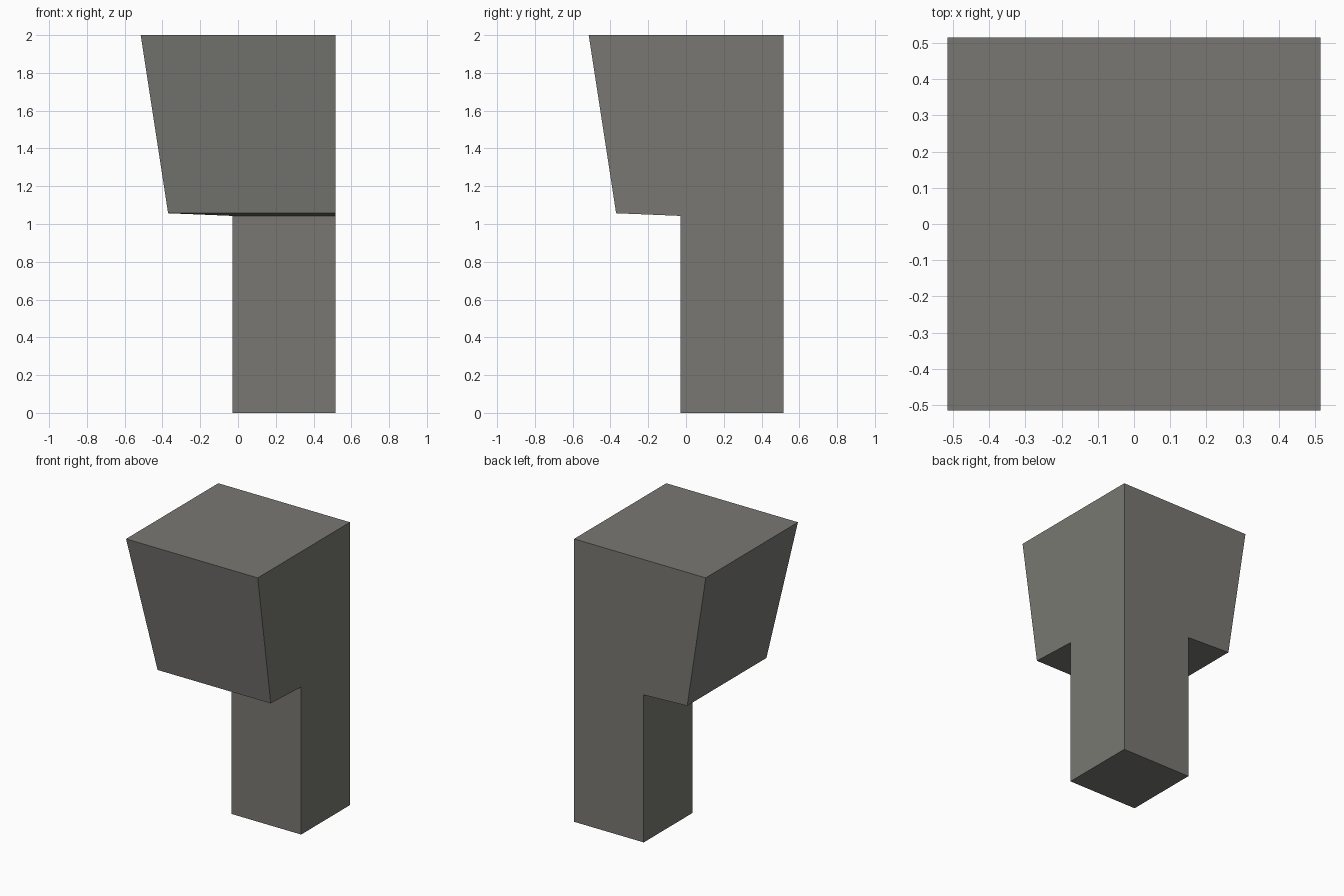
import bpy, bmesh

if "Cube" in bpy.data.objects:
    bpy.data.objects.remove(bpy.data.objects["Cube"])

stone = bpy.data.materials.new("warm grey stone")
stone.diffuse_color = (0.19, 0.187, 0.17, 1)
stone.use_nodes = True
stone.node_tree.nodes["Principled BSDF"].inputs["Base Color"].default_value = stone.diffuse_color

E = 0.515  # flush back and right sides
# (front/left edge, height): column foot, column top, head underside, head top
sections = [(-0.03, 0.0), (-0.03, 1.043), (-0.37, 1.057), (-E, 2.0)]

# corner pillar: square rings lofted upwards, all sharing the back right corner
bm = bmesh.new()
rings = [[bm.verts.new((x, y, z)) for x, y in ((a, a), (E, a), (E, E), (a, E))]
         for a, z in sections]

# front and left sides step out with the rings
for low, high in zip(rings, rings[1:]):
    for i in (0, 3):
        j = (i + 1) % 4
        bm.faces.new((low[i], low[j], high[j], high[i]))

# flat right and back sides, each one polygon following the stepped outline
for inner, outer in ((1, 2), (3, 2)):
    outline = [r[inner] for r in rings] + [r[outer] for r in reversed(rings)]
    bm.faces.new(outline)

# foot and top
bm.faces.new(rings[0])
bm.faces.new(rings[-1])
bmesh.ops.recalc_face_normals(bm, faces=bm.faces)

mesh = bpy.data.meshes.new("corner_pillar")
bm.to_mesh(mesh)
bm.free()
mesh.materials.append(stone)
bpy.context.collection.objects.link(bpy.data.objects.new("corner_pillar", mesh))
